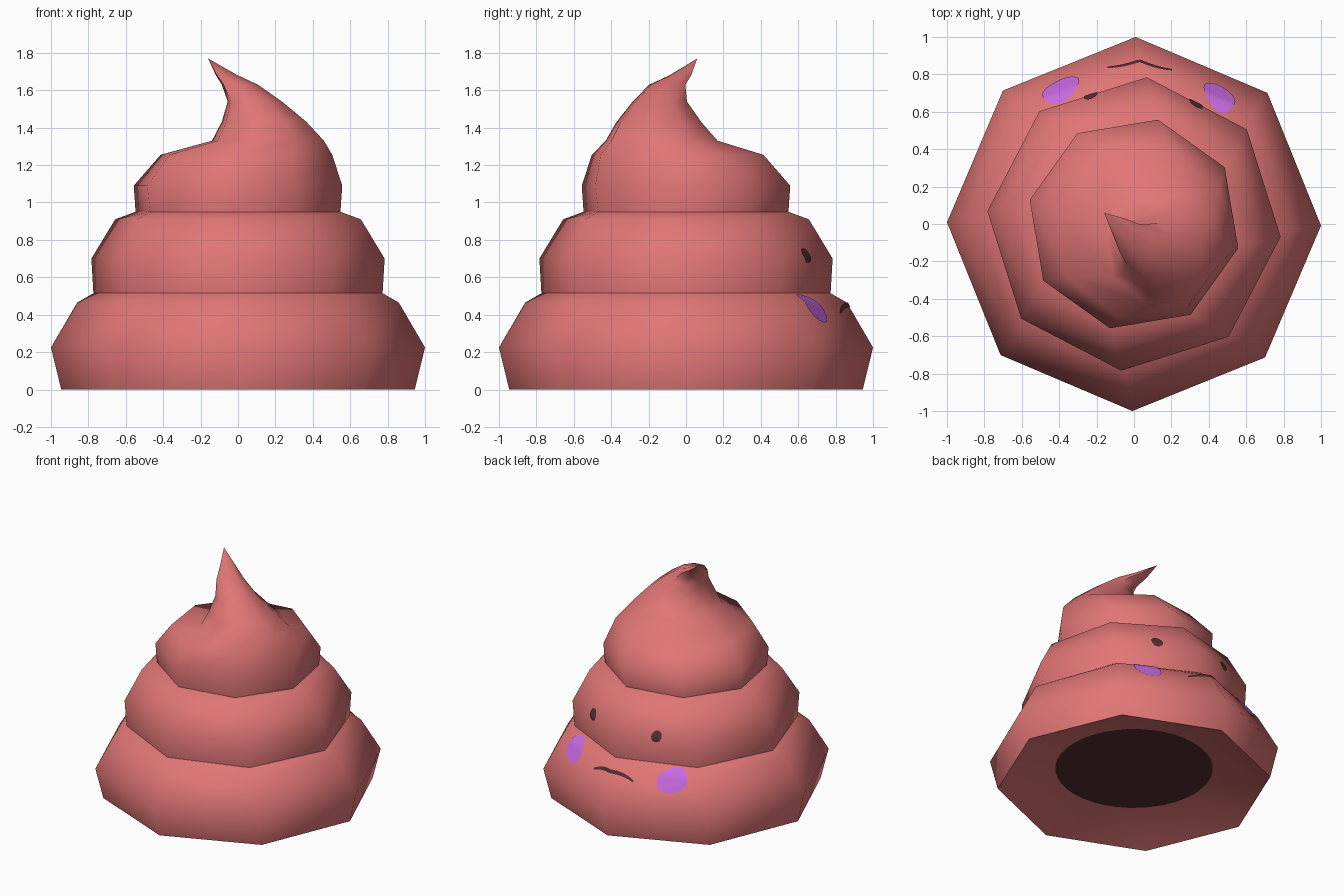
import bpy, bmesh, math
from mathutils import Vector
from mathutils.bvhtree import BVHTree

if "Cube" in bpy.data.objects:
    bpy.data.objects.remove(bpy.data.objects["Cube"])


def material(name, rgb):
    m = bpy.data.materials.new(name)
    m.diffuse_color = (*rgb, 1)
    m.use_nodes = True
    m.node_tree.nodes["Principled BSDF"].inputs["Base Color"].default_value = m.diffuse_color
    return m


pink = material("coral pink", (0.75, 0.18, 0.18))
purple = material("cheek purple", (0.57, 0.14, 0.75))
brown = material("dark brown", (0.09, 0.03, 0.03))


def make_object(name, bm, mat, angle=55):
    me = bpy.data.meshes.new(name)
    bm.to_mesh(me)
    bm.free()
    me.materials.append(mat)
    ob = bpy.data.objects.new(name, me)
    bpy.context.collection.objects.link(ob)
    bpy.ops.object.select_all(action='DESELECT')
    ob.select_set(True)
    bpy.context.view_layer.objects.active = ob
    bpy.ops.object.shade_smooth_by_angle(angle=math.radians(angle))
    return ob


# Swirl body: eight-sided rings (z, radius, twist, centre x, centre y)
rings = [
    (0.12, 0.58, 0, 0, 0),            # recessed underside
    (0.00, 0.945, 0, 0, 0),
    (0.225, 1.0, -0.5, 0, 0),         # bottom tier
    (0.465, 0.86, -2, 0, 0),
    (0.515, 0.775, -4, 0, 0),
    (0.70, 0.787, -5, 0, 0),          # middle tier
    (0.91, 0.665, -9, 0, 0),
    (0.95, 0.56, -12, 0, 0),
    (1.09, 0.572, -13, 0, 0),         # top tier
    (1.255, 0.475, -15, 0.045, -0.045),
    (1.33, 0.31, -15, 0.16, -0.13),
    (1.43, 0.235, -15, 0.14, -0.145),
    (1.54, 0.15, -15, 0.09, -0.14),   # leaning tip
    (1.63, 0.10, -15, 0.01, -0.10),
    (1.68, 0.06, -15, -0.06, -0.03),
]
bm = bmesh.new()
loops = []
for z, r, twist, cx, cy in rings:
    angles = [math.radians(45 * k + twist) for k in range(8)]
    loops.append([bm.verts.new((cx + r * math.cos(a), cy + r * math.sin(a), z))
                  for a in angles])
for low, high in zip(loops, loops[1:]):
    for k in range(8):
        j = (k + 1) % 8
        bm.faces.new((low[k], low[j], high[j], high[k]))
tip = bm.verts.new((-0.16, 0.06, 1.77))
for k in range(8):
    bm.faces.new((loops[-1][k], loops[-1][(k + 1) % 8], tip))
bm.faces.new(loops[0][::-1])
bmesh.ops.recalc_face_normals(bm, faces=bm.faces)
surface = BVHTree.FromBMesh(bm)
make_object("swirl_body", bm, pink)


def on_surface(x, z):
    """Point just outside the back of the body at this x and z."""
    hit, normal, _, _ = surface.ray_cast(Vector((x, 2, z)), Vector((0, -1, 0)))
    return hit + normal * 0.006


def draped_grid(name, rows, mat, closed):
    bm = bmesh.new()
    grid = [[bm.verts.new(on_surface(x, z)) for x, z in row] for row in rows]
    n = len(rows[0])
    for a, b in zip(grid, grid[1:]):
        for k in range(n if closed else n - 1):
            j = (k + 1) % n
            bm.faces.new((a[k], a[j], b[j], b[k]))
    if closed:
        bm.faces.new(grid[0])
    for f in bm.faces:
        f.normal_update()
        if f.normal.y < 0:
            f.normal_flip()
    make_object(name, bm, mat)


def patch(name, x, z, rx, rz, mat):
    rows = [[(x + s * rx * math.cos(k * math.tau / 20),
              z + s * rz * math.sin(k * math.tau / 20)) for k in range(20)]
            for s in (0.2, 0.4, 0.6, 0.8, 1.0)]
    draped_grid(name, rows, mat, True)


# Face on the back side: cheeks, eyes and mouth
patch("left_cheek", -0.39, 0.43, 0.10, 0.075, purple)
patch("right_cheek", 0.455, 0.43, 0.085, 0.075, purple)
patch("left_eye", -0.23, 0.715, 0.036, 0.038, brown)
patch("right_eye", 0.33, 0.715, 0.036, 0.038, brown)

mouth = []
for i in range(17):
    t = i / 8 - 1
    x, z = 0.03 + 0.17 * t, 0.45 - 0.045 * t * t
    half = 0.006 + 0.006 * (1 - t * t)
    mouth.append([(x, z - half), (x, z + half)])
draped_grid("mouth", mouth, brown, False)

# Dark round patch on the underside
bm = bmesh.new()
bmesh.ops.create_circle(bm, cap_ends=True, segments=40, radius=0.545)
for f in bm.faces:
    f.normal_update()
    if f.normal.z > 0:
        f.normal_flip()
for v in bm.verts:
    v.co.z = 0.115
make_object("underside_disc", bm, brown)
